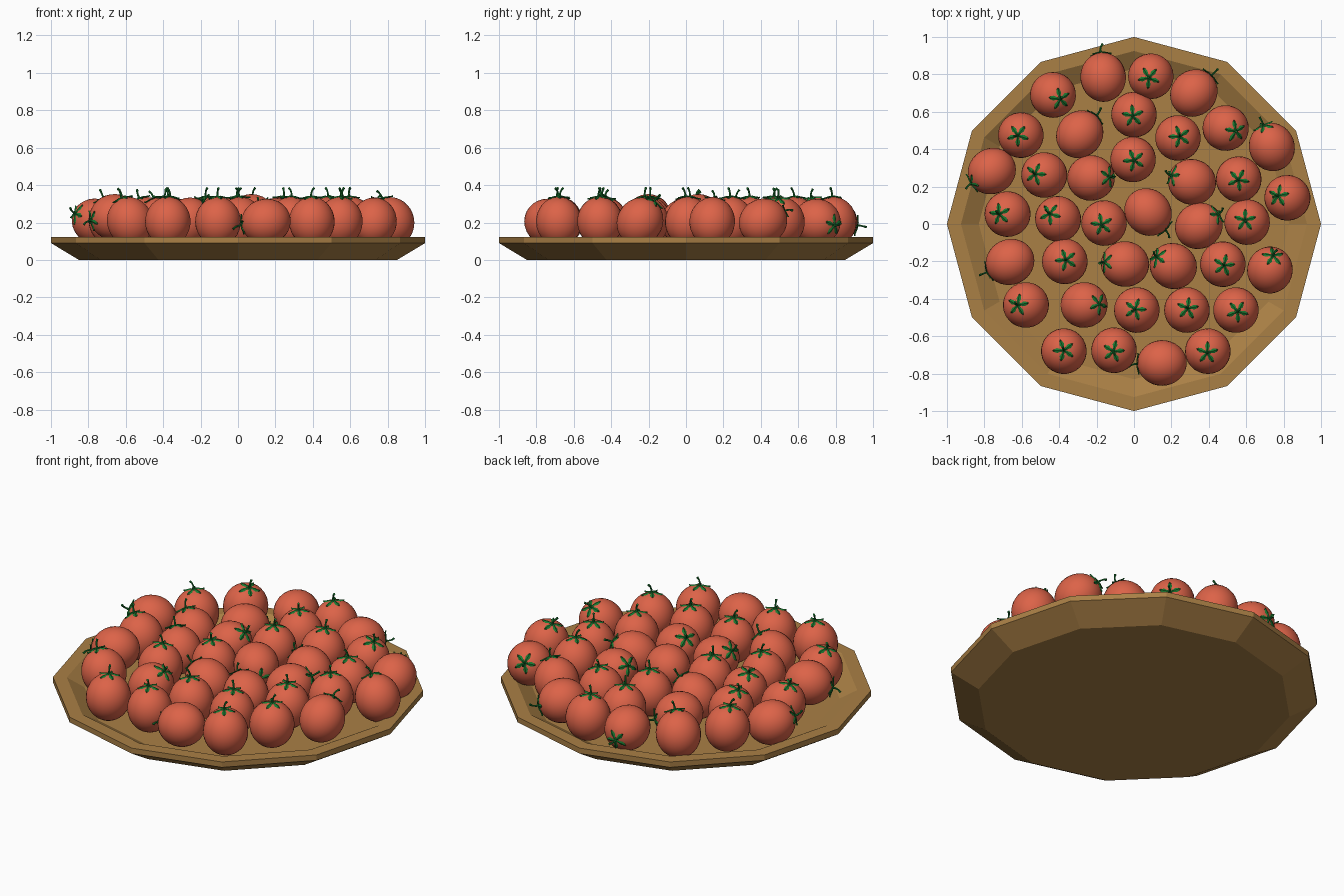
import bpy, bmesh, math, random
from mathutils import Vector, Quaternion, Matrix

if "Cube" in bpy.data.objects:
    bpy.data.objects.remove(bpy.data.objects["Cube"])

random.seed(4)


def material(name, rgb):
    m = bpy.data.materials.new(name)
    m.diffuse_color = (*rgb, 1)
    m.use_nodes = True
    m.node_tree.nodes["Principled BSDF"].inputs["Base Color"].default_value = m.diffuse_color
    return m


wood = material("wood", (0.40, 0.215, 0.06))
red = material("tomato_red", (0.72, 0.125, 0.065))
green = material("leaf_green", (0.01, 0.19, 0.03))


def mesh_from(bm, name, mat, smooth):
    bmesh.ops.recalc_face_normals(bm, faces=bm.faces)
    for f in bm.faces:
        f.smooth = smooth
    me = bpy.data.meshes.new(name)
    bm.to_mesh(me)
    bm.free()
    me.materials.append(mat)
    return me


def place(name, me, matrix=Matrix()):
    ob = bpy.data.objects.new(name, me)
    ob.matrix_world = matrix
    bpy.context.collection.objects.link(ob)
    return ob


# Shallow twelve-sided dish from a turned profile (radius, height)
bm = bmesh.new()
rings = []
for r, z in [(0.85, 0), (1, 0.09), (1, 0.122), (0.925, 0.122), (0.83, 0.068)]:
    rings.append([bm.verts.new((r * math.cos(k * math.pi / 6), r * math.sin(k * math.pi / 6), z))
                  for k in range(12)])
for lo, hi in zip(rings, rings[1:]):
    for k in range(12):
        j = (k + 1) % 12
        bm.faces.new((lo[k], lo[j], hi[j], hi[k]))
bm.faces.new(rings[0])
bm.faces.new(rings[-1])
place("dish", mesh_from(bm, "dish", wood, False))

# Slightly tall tomato body
A, B = 0.122, 0.132
bm = bmesh.new()
bmesh.ops.create_uvsphere(bm, u_segments=28, v_segments=16, radius=1)
bmesh.ops.scale(bm, vec=(A, A, B), verts=bm.verts)
tomato = mesh_from(bm, "tomato", red, True)

# Green top: five pointed leaves around a bent stalk
bm = bmesh.new()
for k in range(5):
    turn = Matrix.Rotation(k * math.tau / 5, 3, 'Z')
    sections = []
    for r, w, z in [(0.0, 0.006, 0.134), (0.018, 0.007, 0.135), (0.036, 0.013, 0.130),
                    (0.050, 0.008, 0.127), (0.060, 0.001, 0.127)]:
        pts = [(r, -w, z - 0.002), (r, 0, z + 0.003), (r, w, z - 0.002), (r, 0, z - 0.005)]
        sections.append([bm.verts.new(turn @ Vector(p)) for p in pts])
    for a, b in zip(sections, sections[1:]):
        for i in range(4):
            j = (i + 1) % 4
            bm.faces.new((a[i], a[j], b[j], b[i]))
    bm.faces.new(sections[0])
    bm.faces.new(sections[-1])
sections = []
for x, z, r, lean in [(0, 0.130, 0.008, 0), (0.001, 0.150, 0.005, 0.2),
                      (0.007, 0.167, 0.005, 0.5), (0.018, 0.180, 0.007, 0.8)]:
    sections.append([bm.verts.new((x + r * math.cos(t) * math.cos(lean), r * math.sin(t),
                                   z - r * math.cos(t) * math.sin(lean)))
                     for t in [i * math.tau / 6 for i in range(6)]])
for a, b in zip(sections, sections[1:]):
    for i in range(6):
        j = (i + 1) % 6
        bm.faces.new((a[i], a[j], b[j], b[i]))
bm.faces.new(sections[0])
bm.faces.new(sections[-1])
stem = mesh_from(bm, "stem", green, False)

# Upright tomatoes: x, y
upright = [(.09, .79), (0, .585), (-.605, .475), (.235, .46), (-.005, .345), (.56, .24),
           (-.16, .005), (.605, .01), (-.37, -.2), (.475, -.215), (.015, -.46),
           (.283, -.46), (.545, -.46), (-.375, -.68), (-.107, -.675), (.395, -.68)]
# Leaning tomatoes: x, y and sideways offset of the green top
leaning = [(-.165, .785, -.015, .134), (.32, .70, .095, .095), (-.433, .69, .037, -.021),
           (-.29, .48, .09, .1), (.49, .513, .053, -.016), (.737, .412, -.043, .112),
           (-.76, .283, -.107, -.064), (-.48, .262, -.048, .005), (-.23, .246, .096, .005),
           (.31, .225, -.107, .032), (.82, .14, -.048, .011), (-.676, .053, -.043, 0),
           (-.406, .027, -.043, .027), (.075, .064, .096, -.1), (.347, -.01, .1, .059),
           (-.663, -.203, -.134, -.059), (-.048, -.214, -.107, .01), (.21, -.225, -.085, .048),
           (.727, -.246, .016, .075), (-.578, -.433, -.043, 0), (-.267, -.433, .08, .005),
           (.15, -.743, -.134, -.005)]

spots = [(x, y, random.uniform(-.018, .012), random.uniform(-.01, .012)) for x, y in upright]
for n, (x, y, dx, dy) in enumerate(spots + leaning, 1):
    d = math.hypot(dx, dy)
    up = math.sqrt(max(0, 1 - (d / B) ** 2)) if d < B else -0.15
    axis = Vector((dx / B, dy / B, up))
    rot = Vector((0, 0, 1)).rotation_difference(axis) @ Quaternion((0, 0, 1), random.uniform(0, math.tau))
    z = 0.23 if d > 0.135 else 0.205
    m = Matrix.Translation((x, y, z)) @ rot.to_matrix().to_4x4()
    place(f"tomato_{n:02d}", tomato, m)
    place(f"stem_{n:02d}", stem, m)
